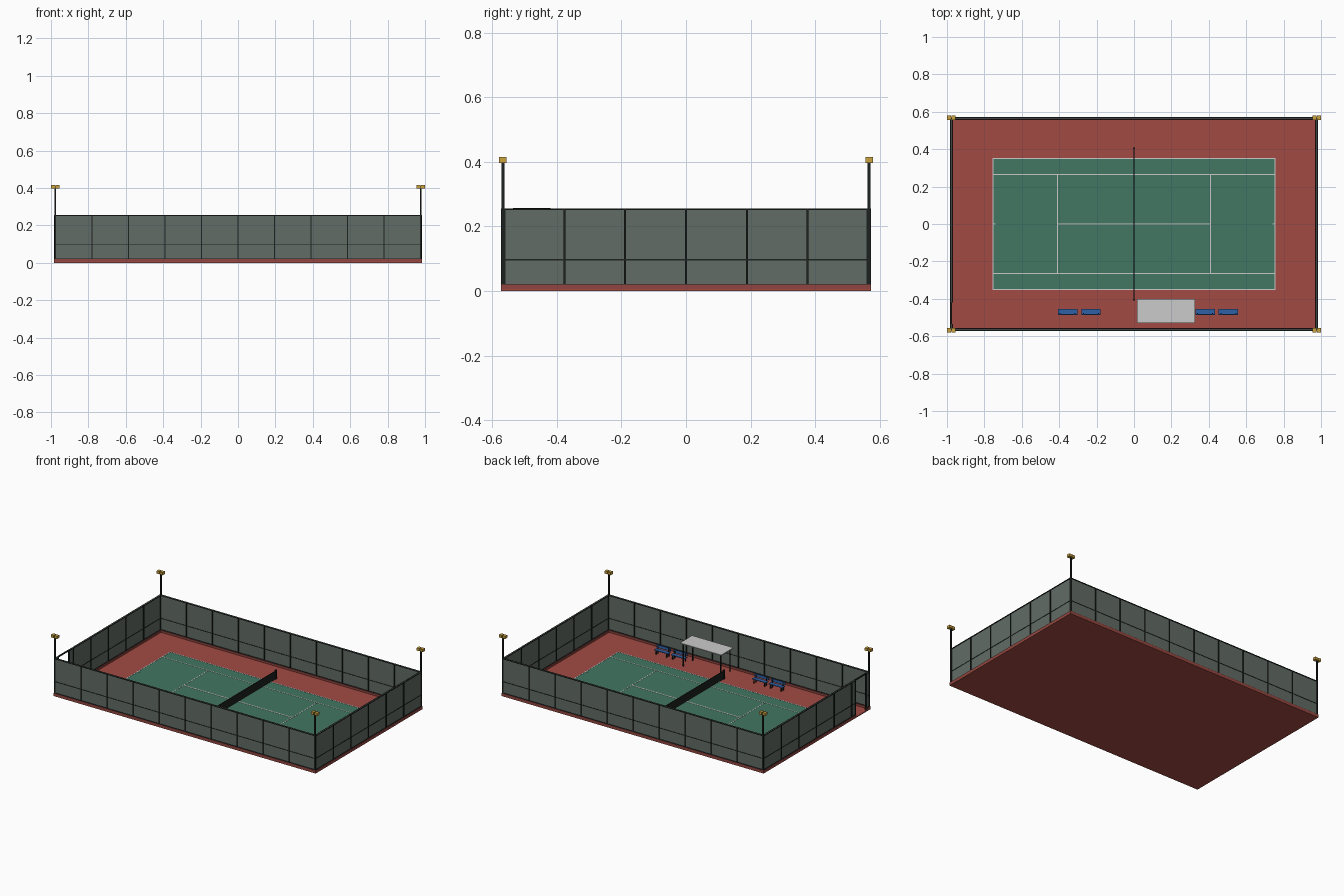
import bpy, bmesh
from mathutils import Matrix

if "Cube" in bpy.data.objects:
    bpy.data.objects.remove(bpy.data.objects["Cube"])


def mat(name, r, g, b):
    m = bpy.data.materials.new(name)
    m.diffuse_color = (r, g, b, 1)
    m.use_nodes = True
    m.node_tree.nodes["Principled BSDF"].inputs["Base Color"].default_value = m.diffuse_color
    return m


RED = mat("red_court", 0.36, 0.07, 0.055)
KERB = mat("kerb_red", 0.28, 0.06, 0.05)
GREEN = mat("green_court", 0.055, 0.18, 0.12)
WHITE = mat("line_white", 0.8, 0.8, 0.8)
MESH = mat("fence_green", 0.12, 0.15, 0.13)
DARK = mat("dark_metal", 0.012, 0.015, 0.014)
BLUE = mat("bench_blue", 0.03, 0.12, 0.38)
GOLD = mat("lamp_gold", 0.6, 0.36, 0.05)
PALE = mat("canopy_grey", 0.6, 0.63, 0.63)


def boxes(name, material, spans):
    """One object from boxes given as (x0, x1, y0, y1, z0, z1)."""
    bm = bmesh.new()
    for x0, x1, y0, y1, z0, z1 in spans:
        m = Matrix.Translation(((x0 + x1) / 2, (y0 + y1) / 2, (z0 + z1) / 2))
        bmesh.ops.create_cube(bm, size=1, matrix=m @ Matrix.Diagonal((x1 - x0, y1 - y0, z1 - z0, 1)))
    me = bpy.data.meshes.new(name)
    bm.to_mesh(me)
    bm.free()
    me.materials.append(material)
    ob = bpy.data.objects.new(name, me)
    bpy.context.collection.objects.link(ob)
    return ob


def at(x, y, wx, wy, z0, z1):
    return (x - wx / 2, x + wx / 2, y - wy / 2, y + wy / 2, z0, z1)


FX, FY, TOP, FLOOR = 0.977, 0.565, 0.255, 0.006
G0, G1 = -0.535, -0.42          # gate opening along y
SX, SY = 0.985, 0.573

# Ground slab and raised kerb, broken at the gate
boxes("ground_slab", RED, [(-SX, SX, -SY, SY, 0, FLOOR)])
boxes("kerb", KERB, [
    (-SX, SX, -SY, -SY + 0.018, 0, 0.02), (-SX, SX, SY - 0.018, SY, 0, 0.02),
    (SX - 0.018, SX, -SY, SY, 0, 0.02),
    (-SX, -SX + 0.018, -SY, G0, 0, 0.02), (-SX, -SX + 0.018, G1, SY, 0, 0.02)])

# Playing surface and painted lines
CX, CY, IY, VX = 0.757, 0.352, 0.265, 0.408
L0, L1, W = 0.008, 0.009, 0.005
boxes("playing_surface", GREEN, [(-CX, CX, -CY, CY, FLOOR, L0)])
lines = [at(0, 0, 2 * VX, 0.008, L0, L1)]
for s in (-1, 1):
    lines += [at(0, s * (CY - W / 2), 2 * CX, W, L0, L1), at(0, s * IY, 2 * CX, W, L0, L1),
              at(s * (CX - W / 2), 0, W, 2 * CY, L0, L1), at(s * VX, 0, W, 2 * IY, L0, L1),
              at(s * (CX - 0.008), 0, 0.016, 0.008, L0, L1)]
boxes("court_lines", WHITE, lines)

# Net with posts
boxes("net", DARK, [at(0, 0, 0.004, 0.81, FLOOR, 0.062)])
boxes("net_posts", DARK, [at(0, s * 0.405, 0.009, 0.009, FLOOR, 0.068) for s in (-1, 1)])

# Fence panels
T = 0.004
boxes("fence_panels", MESH, [
    at(0, -FY, 2 * FX, T, 0.02, TOP), at(0, FY, 2 * FX, T, 0.02, TOP),
    at(FX, 0, T, 2 * FY, 0.02, TOP),
    (-FX - T / 2, -FX + T / 2, -FY, G0, 0.02, TOP),
    (-FX - T / 2, -FX + T / 2, G1, FY, 0.02, TOP)])

# Fence posts: 10 bays along the length, 6 along the width
posts = []
for s in (-1, 1):
    posts += [at(-FX + i * FX / 5, s * FY, 0.006, 0.014, 0.01, TOP) for i in range(11)]
    posts += [at(s * FX, -FY + i * FY / 3, 0.014, 0.006, 0.01, TOP) for i in range(1, 6)]
boxes("fence_posts", DARK, posts)

# Fence rails at the top, middle and bottom
rails = []
for z, h, d in ((TOP - 0.002, 0.004, 0.014), (0.097, 0.004, 0.008), (0.021, 0.003, 0.012)):
    z0, z1 = z - h / 2, z + h / 2
    rails += [at(0, s * FY, 2 * FX, d, z0, z1) for s in (-1, 1)]
    rails += [at(FX, 0, d, 2 * FY, z0, z1),
              (-FX - d / 2, -FX + d / 2, -FY, G0, z0, z1), (-FX - d / 2, -FX + d / 2, G1, FY, z0, z1)]
boxes("fence_rails", DARK, rails)

# Gate frame
boxes("gate_frame", DARK, [at(-FX, G0, 0.01, 0.007, FLOOR, TOP), at(-FX, G1, 0.01, 0.007, FLOOR, TOP),
                           (-FX - 0.005, -FX + 0.005, G0, G1, TOP - 0.004, 0.257)])

# Corner light masts with twin lamp heads
poles, lamps, arms = [], [], []
for sx in (-1, 1):
    for sy in (-1, 1):
        x, y = sx * FX, sy * 0.567
        poles.append(at(x, y, 0.008, 0.009, FLOOR, 0.402))
        arms.append(at(x, y, 0.03, 0.008, 0.400, 0.411))
        lamps += [at(x + d, y, 0.02, 0.024, 0.397, 0.415) for d in (-0.0125, 0.0125)]
boxes("light_masts", DARK, poles)
boxes("lamp_arms", DARK, arms)
boxes("lamp_heads", GOLD, lamps)

# Shade canopy on four legs
boxes("canopy_roof", PALE, [(0.015, 0.325, -0.53, -0.40, 0.160, 0.166)])
boxes("canopy_legs", DARK, [at(x, y, 0.006, 0.006, FLOOR, 0.16)
                            for x in (0.03, 0.31) for y in (-0.515, -0.415)])

# Benches: seat, backrest and side frames
for i, x in enumerate((-0.355, -0.23, 0.38, 0.505)):
    boxes(f"bench_seat_{i + 1}", BLUE, [at(x, -0.468, 0.104, 0.028, 0.032, 0.037),
                                        at(x, -0.483, 0.104, 0.005, 0.042, 0.062)])
    frame = []
    for d in (-0.04, 0.04):
        frame += [at(x + d, -0.458, 0.006, 0.006, FLOOR, 0.032),
                  at(x + d, -0.479, 0.006, 0.005, FLOOR, 0.058)]
    boxes(f"bench_legs_{i + 1}", DARK, frame)
